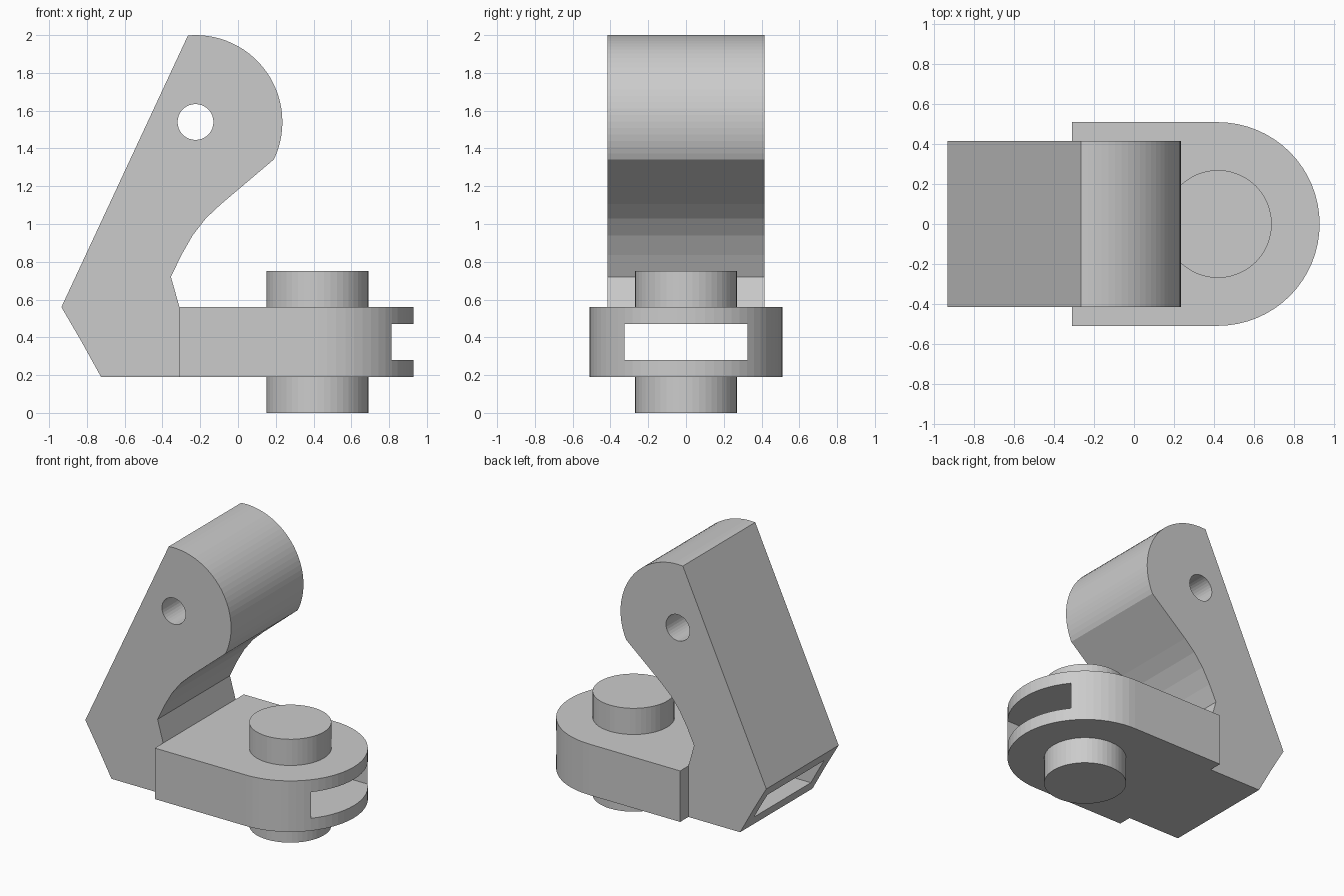
import bpy, bmesh
from math import sin, cos, radians
from mathutils import Vector

if "Cube" in bpy.data.objects:
    bpy.data.objects.remove(bpy.data.objects["Cube"])


def arc(cx, cy, r, a0, a1, n):
    return [(cx + r * cos(radians(a0 + (a1 - a0) * i / n)),
             cy + r * sin(radians(a0 + (a1 - a0) * i / n))) for i in range(n + 1)]


def prism(name, pts, lo, hi, axis):
    """Extrude a profile along z (pts are x, y) or along y (pts are x, z)."""
    bm = bmesh.new()
    place = (lambda p: (p[0], p[1], lo)) if axis == 'Z' else (lambda p: (p[0], lo, p[1]))
    face = bm.faces.new([bm.verts.new(place(p)) for p in pts])
    ext = bmesh.ops.extrude_face_region(bm, geom=[face])
    move = Vector((0, 0, hi - lo)) if axis == 'Z' else Vector((0, hi - lo, 0))
    bmesh.ops.translate(bm, vec=move,
                        verts=[v for v in ext['geom'] if isinstance(v, bmesh.types.BMVert)])
    bmesh.ops.recalc_face_normals(bm, faces=bm.faces)
    mesh = bpy.data.meshes.new(name)
    bm.to_mesh(mesh)
    bm.free()
    ob = bpy.data.objects.new(name, mesh)
    bpy.context.collection.objects.link(ob)
    return ob


def boolean(target, other, op):
    mod = target.modifiers.new(op.lower(), 'BOOLEAN')
    mod.operation, mod.solver, mod.object = op, 'EXACT', other
    bpy.context.view_layer.objects.active = target
    bpy.ops.object.modifier_apply(modifier=mod.name)
    bpy.data.objects.remove(other, do_unlink=True)


# Leaning arm with rounded head and concave throat
profile = [(-0.725, 0.19), (-0.31, 0.19), (-0.31, 0.56), (-0.355, 0.72),
           (-0.30, 0.835), (-0.24, 0.94), (-0.17, 1.03), (-0.09, 1.105)]
profile += arc(-0.225, 1.54, 0.46, -25.5, 95, 28)
profile += [(-0.935, 0.56), (-0.83, 0.38)]
bracket = prism("hinge_bracket", profile, -0.415, 0.415, 'Y')

# Round-ended base plate
plate = prism("base_plate", [(-0.31, 0.51), (-0.31, -0.51)] + arc(0.42, 0, 0.51, -90, 90, 32),
              0.19, 0.56, 'Z')
boolean(bracket, plate, 'UNION')

# Vertical pivot pin
pin = prism("pivot_pin", arc(0.42, 0, 0.27, 0, 360, 48)[:-1], 0.0, 0.75, 'Z')
boolean(bracket, pin, 'UNION')

# Strap slot running through the whole length
slot = prism("slot_cutter", [(-1.2, -0.325), (1.2, -0.325), (1.2, 0.325), (-1.2, 0.325)],
             0.28, 0.47, 'Z')
boolean(bracket, slot, 'DIFFERENCE')

# Cross bore in the arm head
bore = prism("bore_cutter", arc(-0.225, 1.54, 0.095, 0, 360, 32)[:-1], -0.6, 0.6, 'Y')
boolean(bracket, bore, 'DIFFERENCE')
